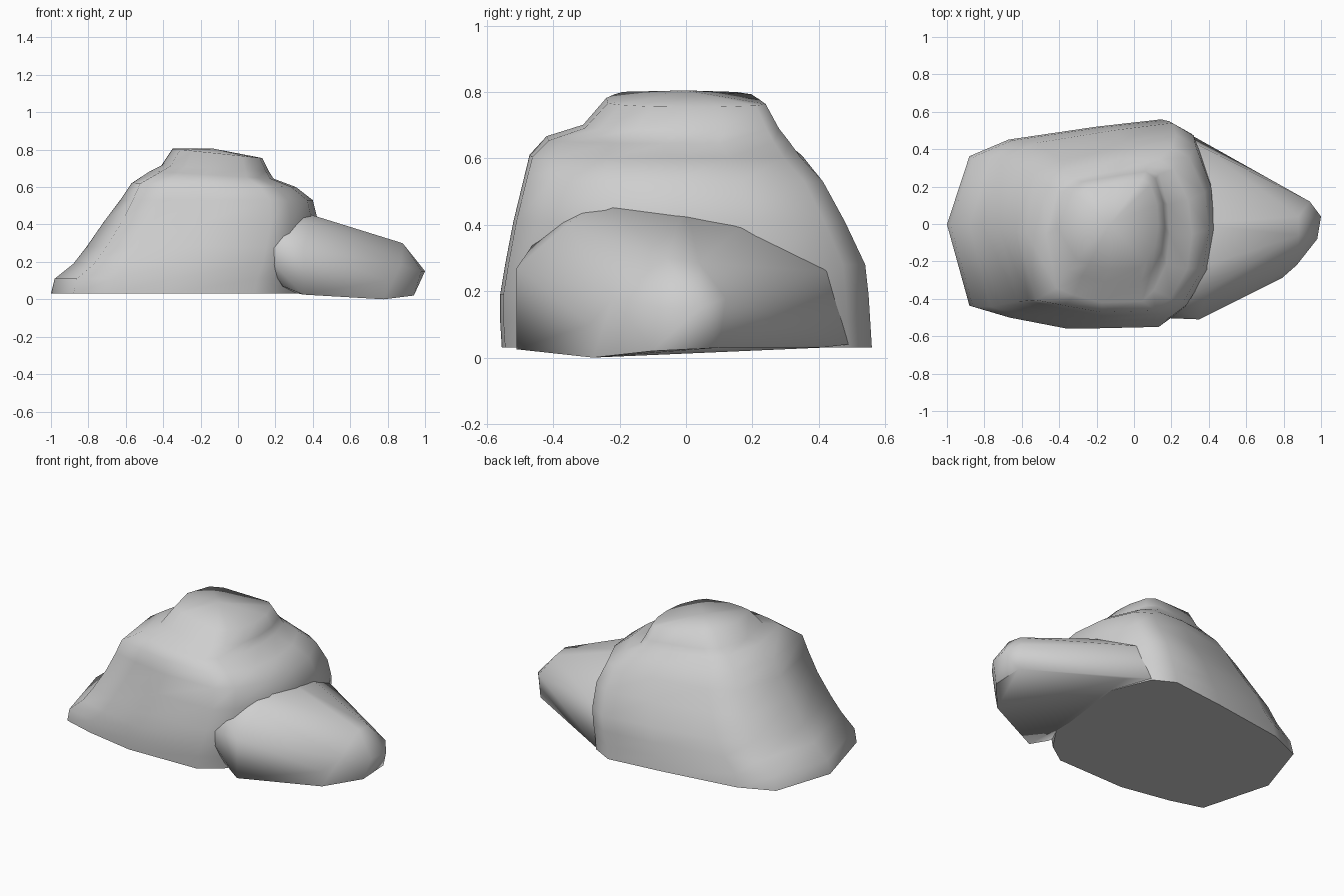
import bpy
import bmesh
import math

cube = bpy.data.objects.get("Cube")
if cube:
    bpy.data.objects.remove(cube, do_unlink=True)

# Single grey stone material
stone = bpy.data.materials.new("stone_grey")
stone.use_nodes = True
colour = (0.62, 0.62, 0.62, 1)
stone.diffuse_color = colour
shader = next(n for n in stone.node_tree.nodes if n.type == "BSDF_PRINCIPLED")
shader.inputs["Base Color"].default_value = colour
shader.inputs["Roughness"].default_value = 0.9


def finish(bm, name, sharp_angle):
    """Turn a bmesh into a smooth stone object."""
    bmesh.ops.recalc_face_normals(bm, faces=bm.faces)
    mesh = bpy.data.meshes.new(name)
    bm.to_mesh(mesh)
    bm.free()
    mesh.materials.append(stone)
    obj = bpy.data.objects.new(name, mesh)
    bpy.context.collection.objects.link(obj)
    bpy.ops.object.select_all(action="DESELECT")
    obj.select_set(True)
    bpy.context.view_layer.objects.active = obj
    bpy.ops.object.shade_smooth_by_angle(angle=math.radians(sharp_angle))
    return obj


def fit(value, old_low, old_high, low, high):
    return low + (value - old_low) / (old_high - old_low) * (high - low)


def roundness(u, v, z):
    """How far a corner moves towards an ellipse; negative is boxier."""
    rise = max(0, z - 0.4)
    if u < 0 and v < 0:
        return -3 * rise if z < 0.64 else 0
    if u < 0:
        return 1.2 * rise
    return 1.8 * rise if v > 0 and z < 0.64 else 0


# Main boulder: the footprint is refitted to the bounds of each level
footprint = [(-1, 0), (-.88, -.44), (-.68, -.5), (-.37, -.56), (.09, -.55),
             (.22, -.46), (.36, -.25), (.4, 0), (.38, .25), (.28, .5),
             (.15, .57), (-.2, .53), (-.67, .46), (-.88, .37)]
# Height, left and right bounds in x, front and back bounds in y, tilt in x
levels = [(.03, -1, .4, -.555, .56, 0), (.11, -.98, .41, -.56, .555, 0),
          (.19, -.88, .42, -.56, .55, 0), (.28, -.81, .425, -.545, .54, 0),
          (.41, -.72, .43, -.52, .48, 0), (.53, -.63, .4, -.49, .43, 0),
          (.61, -.57, .31, -.47, .37, .01),
          (.665, -.47, .19, -.42, .31, .02),
          (.7, -.41, .165, -.31, .28, .015),
          (.78, -.35, .13, -.24, .24, .025)]

bm = bmesh.new()
rings = []
for z, left, right, front, back, tilt in levels:
    ring = []
    for px, py in footprint:
        u = fit(px, -1, .4, -1, 1)
        v = fit(py, -.56, .57, -1, 1)
        scale = 1 + (1 / math.hypot(u, v) - 1) * roundness(u, v, z)
        u, v = u * scale, v * scale
        ring.append(bm.verts.new((fit(u, -1, 1, left, right),
                                  fit(v, -1, 1, front, back), z - tilt * u)))
    rings.append(ring)
count = len(footprint)
for lower, upper in zip(rings, rings[1:]):
    for i in range(count):
        j = (i + 1) % count
        bm.faces.new((lower[i], lower[j], upper[j], upper[i]))
bm.faces.new(rings[0][::-1])
crown = bm.verts.new((-.13, 0, .805))
for i in range(count):
    bm.faces.new((rings[-1][i], rings[-1][(i + 1) % count], crown))
finish(bm, "main_boulder", 65)

# Low spur: a convex stone tapering away from the boulder
spur_base = [(.35, -.51, .025), (.78, -.28, 0), (.94, -.1, .02),
             (.94, .1, .03), (.4, .41, .03), (.28, .49, .04)]
spur_tip = [(1, .04, .15), (.98, -.08, .15), (.87, -.22, .18),
            (.94, .12, .18), (.79, -.29, .1)]
spur_ridge = [(.88, .04, .285), (.88, -.06, .3), (.43, .16, .39),
              (.44, -.05, .42), (.41, -.25, .43), (.39, -.36, .4),
              (.35, -.51, .27), (.35, .42, .26)]
# Root points are buried so the spur flows into the boulder
spur_root = [(.24, -.47, .07), (.16, .5, .06), (.1, -.5, .28),
             (.1, .48, .28), (.15, .3, .4), (.1, -.4, .43),
             (.3, -.25, .48), (.3, 0, .46)]
bm = bmesh.new()
for point in spur_base + spur_tip + spur_ridge + spur_root:
    bm.verts.new(point)
bmesh.ops.convex_hull(bm, input=bm.verts)
loose = [v for v in bm.verts if not v.link_faces]
bmesh.ops.delete(bm, geom=loose, context="VERTS")
finish(bm, "side_spur", 60)
